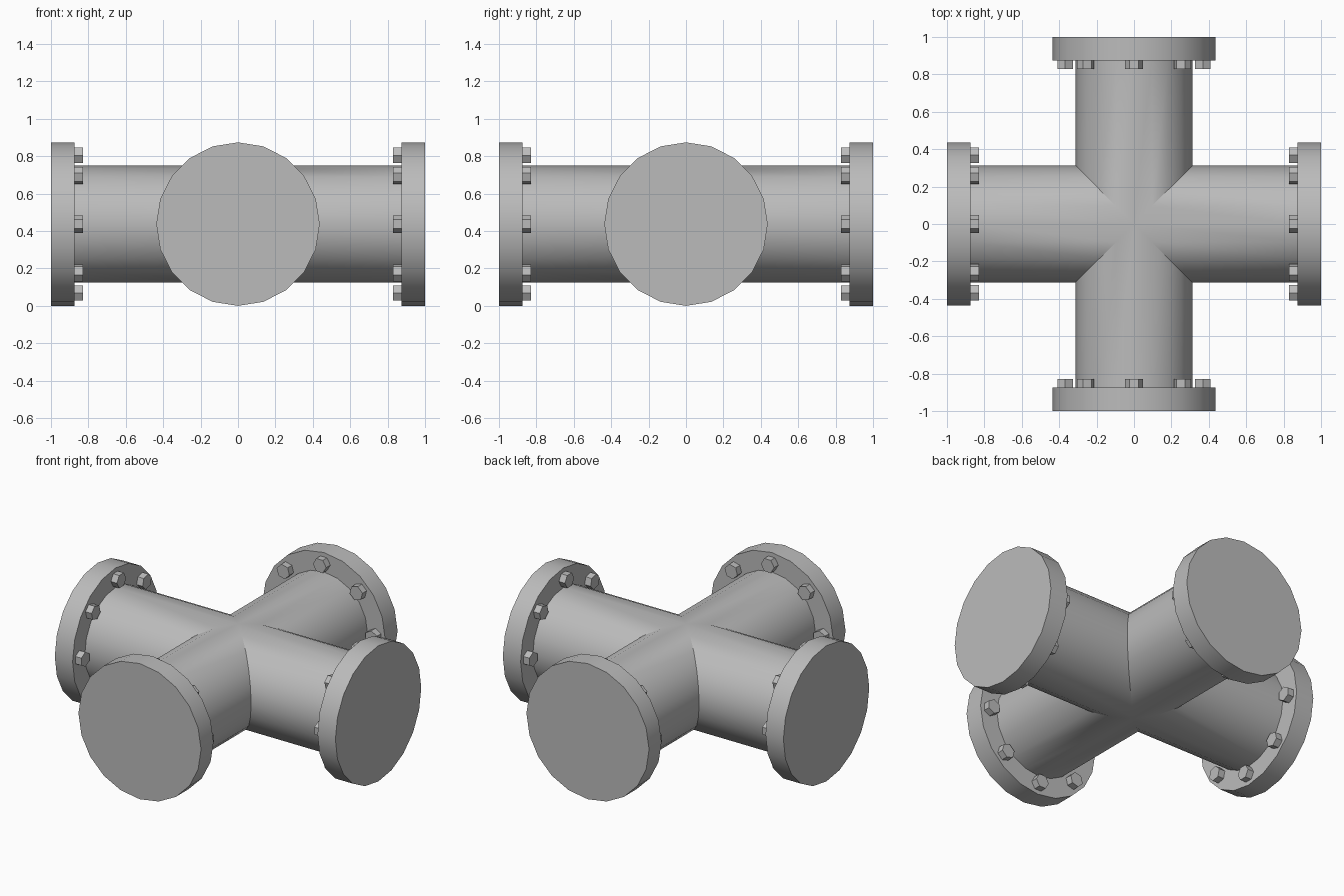
import bpy, bmesh
from math import sin, cos, pi
from mathutils import Matrix, Vector

cube = bpy.data.objects.get("Cube")
if cube:
    bpy.data.objects.remove(cube)

SIDES = 20
FLANGE_R, PIPE_R = 0.437, 0.312
FLANGE_IN, FLANGE_OUT = 0.873, 1.0
BOLT_R, BOLT_RING, BOLT_IN = 0.047, 0.368, 0.83
CENTRE = Matrix.Translation((0, 0, FLANGE_R))

steel = bpy.data.materials.new("grey steel")
steel.use_nodes = True
colour = (0.5, 0.5, 0.5, 1)
steel.diffuse_color = colour
steel.node_tree.nodes["Principled BSDF"].inputs["Base Color"].default_value = colour


def ring(radius, sides, offset=(0, 0)):
    """Points (y, z) of a polygon with a corner on the y axis."""
    return [(offset[0] + radius * cos(2 * pi * i / sides),
             offset[1] + radius * sin(2 * pi * i / sides)) for i in range(sides)]


def prism(bm, matrix, outline, start, end, caps=True):
    """Extrude an outline along x; start may depend on the sideways offset."""
    a = [bm.verts.new(matrix @ Vector((start(y), y, z))) for y, z in outline]
    b = [bm.verts.new(matrix @ Vector((end, y, z))) for y, z in outline]
    n = len(outline)
    for i in range(n):
        j = (i + 1) % n
        bm.faces.new((a[i], a[j], b[j], b[i]))
    if caps:
        bm.faces.new(a)
        bm.faces.new(b)


def finish(name, bm):
    bmesh.ops.remove_doubles(bm, verts=bm.verts, dist=1e-4)
    bmesh.ops.recalc_face_normals(bm, faces=bm.faces)
    mesh = bpy.data.meshes.new(name)
    bm.to_mesh(mesh)
    bm.free()
    mesh.materials.append(steel)
    obj = bpy.data.objects.new(name, mesh)
    bpy.context.collection.objects.link(obj)
    bpy.ops.object.select_all(action="DESELECT")
    obj.select_set(True)
    bpy.context.view_layer.objects.active = obj
    bpy.ops.object.shade_smooth_by_angle(angle=pi / 6)


arms = {"left": 0, "back": 1, "right": 2, "front": 3}
turns = {side: CENTRE @ Matrix.Rotation(k * pi / 2, 4, "Z") for side, k in arms.items()}

# Four mitred pipe arms welded into one cross
bm = bmesh.new()
for turn in turns.values():
    prism(bm, turn, ring(PIPE_R, SIDES), abs, FLANGE_IN + 0.01, caps=False)
finish("pipe_cross", bm)

for side, turn in turns.items():
    # Blind end flange
    bm = bmesh.new()
    prism(bm, turn, ring(FLANGE_R, SIDES), lambda y: FLANGE_IN, FLANGE_OUT)
    finish(side + "_flange", bm)

    # Ring of eight hex bolts on the inner flange face
    bm = bmesh.new()
    for i in range(8):
        spin = turn @ Matrix.Rotation(i * pi / 4, 4, "X")
        prism(bm, spin, ring(BOLT_R, 6, (0, BOLT_RING)), lambda y: BOLT_IN, FLANGE_IN + 0.005)
    finish(side + "_bolts", bm)
